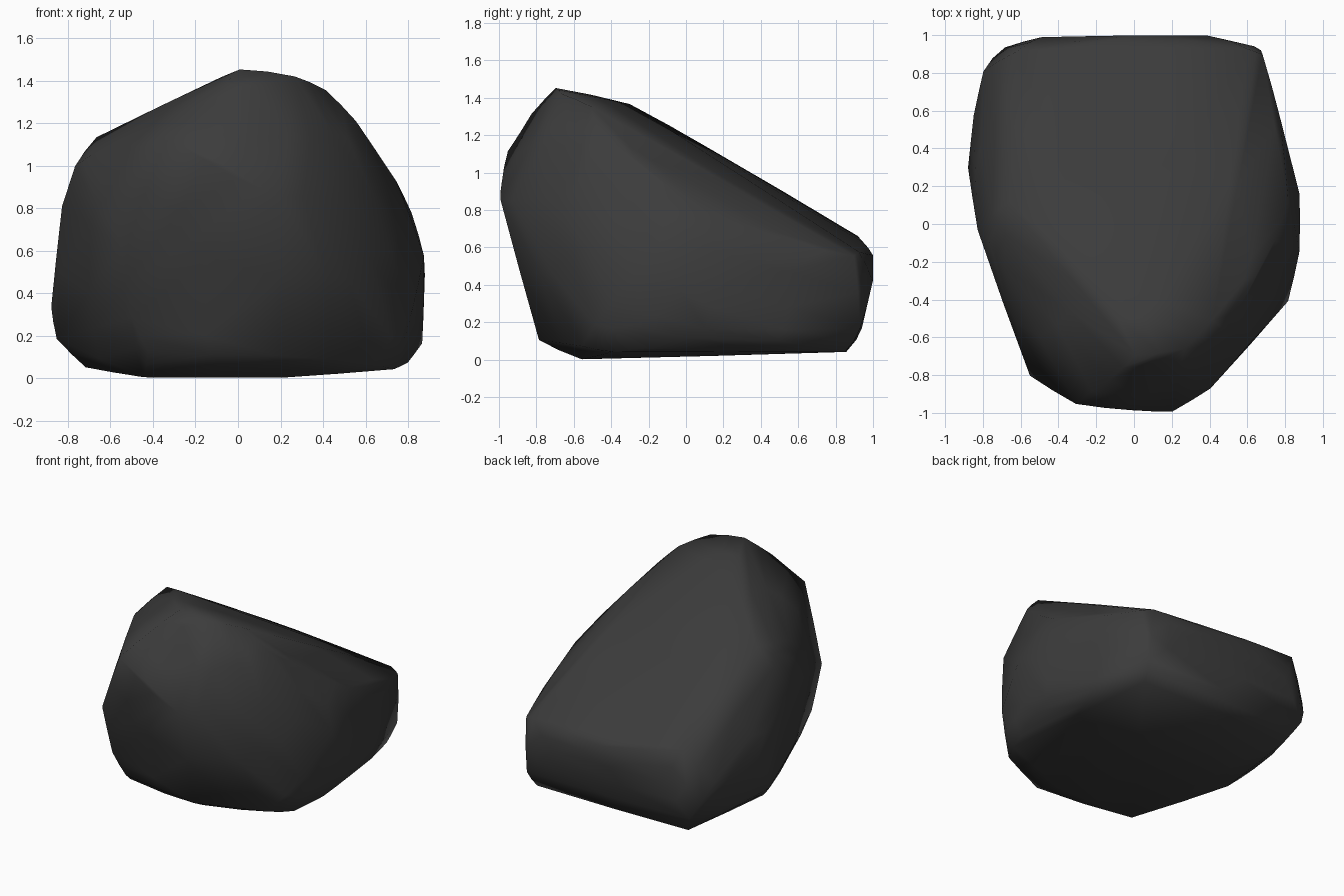
import bpy
import bmesh

# Remove the default object
default_cube = bpy.data.objects.get("Cube")
if default_cube:
    bpy.data.objects.remove(default_cube, do_unlink=True)


def make_material(name, colour):
    material = bpy.data.materials.new(name)
    material.use_nodes = True
    material.diffuse_color = colour
    shader = next(node for node in material.node_tree.nodes
                  if node.type == "BSDF_PRINCIPLED")
    shader.inputs["Base Color"].default_value = colour
    shader.inputs["Roughness"].default_value = 0.9
    return material


def hull_from_points(name, points):
    """Wrap a convex skin around corner points and ease its edges a little."""
    mesh = bpy.data.meshes.new(name)
    bm = bmesh.new()
    for point in points:
        bm.verts.new(point)
    bmesh.ops.convex_hull(bm, input=bm.verts, use_existing_faces=False)
    loose = [vert for vert in bm.verts if not vert.link_faces]
    bmesh.ops.delete(bm, geom=loose, context="VERTS")
    bmesh.ops.subdivide_edges(bm, edges=bm.edges[:], cuts=1,
                              use_grid_fill=True)
    bmesh.ops.smooth_vert(bm, verts=bm.verts[:], factor=0.08,
                          use_axis_x=True, use_axis_y=True, use_axis_z=True)
    bmesh.ops.recalc_face_normals(bm, faces=bm.faces)
    for face in bm.faces:
        face.smooth = True
    bm.to_mesh(mesh)
    bm.free()
    result = bpy.data.objects.new(name, mesh)
    bpy.context.collection.objects.link(result)
    return result


# Peak and the shoulders of the long slope falling to the back
summit = [(.02, -.71, 1.46), (.27, -.66, 1.43), (.41, -.53, 1.37),
          (-.17, -.32, 1.38), (.55, -.46, 1.22), (.67, -.25, 1.04),
          (.75, -.08, .92), (.82, .13, .78), (-.67, .12, 1.14),
          (-.7, -.22, 1.05), (-.77, -.09, 1), (-.83, -.04, .82)]

# Brow and leaning front face
front = [(-.13, -.83, 1.32), (-.31, -.96, 1.12), (0, -.99, .95),
         (.21, -1, .86), (-.55, -.82, .62), (.4, -.88, .85),
         (.63, -.62, .87)]

# Widest points of both sides
sides = [(.82, -.41, .3), (.88, -.15, .57), (.88, .15, .4),
         (.77, .58, .62), (-.88, .3, .33), (-.85, .58, .4)]

# Blunt back end
back = [(-.8, .82, .42), (-.62, .93, .66), (.62, .94, .57), (.68, .92, .55),
        (-.2, .96, .62), (-.5, .99, .42), (.4, 1, .42), (-.7, .94, .17),
        (.66, .94, .16), (0, 1, .56)]

# Undercut rim and flat underside
base = [(-.51, -.76, .28), (-.43, -.71, .12), (.2, -.79, .1), (.64, -.55, .06),
        (.2, -.57, 0), (-.45, -.57, 0), (.74, -.4, .04), (.8, -.15, .07),
        (.87, .1, .16), (-.72, .12, .05), (-.86, .25, .18), (-.62, .87, .04),
        (.64, .88, .04)]

boulder = hull_from_points("boulder", summit + front + sides + back + base)
boulder.data.materials.append(
    make_material("charcoal stone", (.045, .045, .045, 1)))
